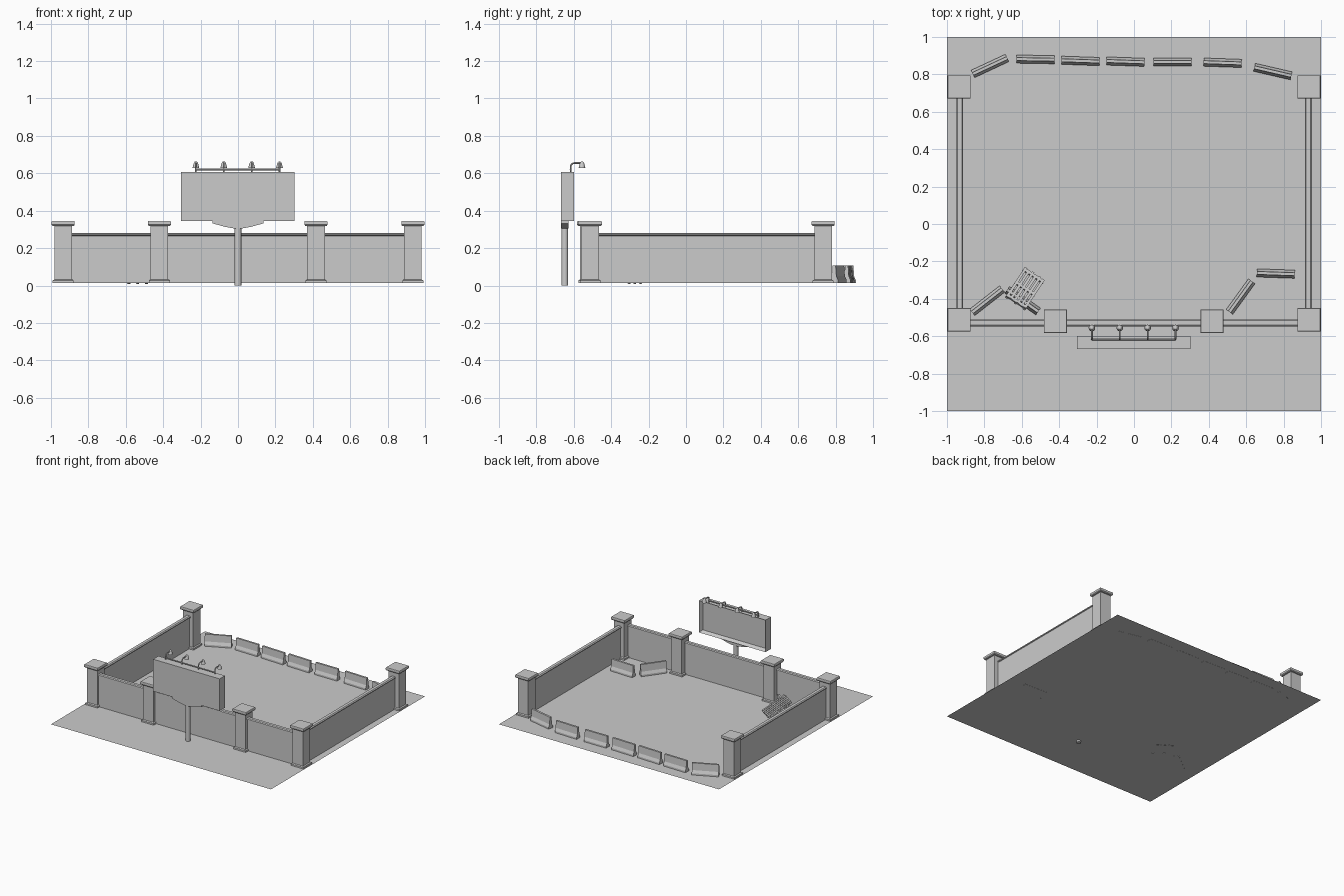
import bpy, bmesh
from math import radians, atan2, asin, cos, sin, pi
from mathutils import Matrix, Vector

if "Cube" in bpy.data.objects:
    bpy.data.objects.remove(bpy.data.objects["Cube"])

G = 0.014  # ground level


def finish(bm, name, smooth=False):
    bmesh.ops.recalc_face_normals(bm, faces=bm.faces)
    me = bpy.data.meshes.new(name)
    bm.to_mesh(me)
    bm.free()
    ob = bpy.data.objects.new(name, me)
    bpy.context.collection.objects.link(ob)
    if smooth:
        bpy.context.view_layer.objects.active = ob
        ob.select_set(True)
        bpy.ops.object.shade_smooth_by_angle(angle=radians(40))
        ob.select_set(False)
    return ob


def add_box(bm, lo, hi):
    lo, hi = Vector(lo), Vector(hi)
    m = Matrix.Translation((lo + hi) / 2) @ Matrix.Diagonal((*(hi - lo), 1))
    bmesh.ops.create_cube(bm, size=1, matrix=m)


def loft(bm, rings):
    """Skin a list of vertex rings and cap both ends."""
    vs = [[bm.verts.new(p) for p in r] for r in rings]
    n = len(vs[0])
    for a, b in zip(vs, vs[1:]):
        for i in range(n):
            bm.faces.new((a[i], a[(i + 1) % n], b[(i + 1) % n], b[i]))
    bm.faces.new(vs[0])
    bm.faces.new(vs[-1])


def lathe(bm, x, y, prof, n, phase=0.0):
    loft(bm, [[(x + r * cos(2 * pi * i / n + phase), y + r * sin(2 * pi * i / n + phase), z)
               for i in range(n)] for r, z in prof])


def extrude_profile(name, prof, length):
    """Extrude a (y, z) profile along x, centred."""
    bm = bmesh.new()
    loft(bm, [[(s * length / 2, y, z) for y, z in prof] for s in (-1, 1)])
    return finish(bm, name)


def tube(name, pts, r, n=8):
    bm = bmesh.new()
    rings = []
    for i, p in enumerate(pts):
        d = (Vector(pts[min(i + 1, len(pts) - 1)]) - Vector(pts[max(i - 1, 0)])).normalized()
        q = d.to_track_quat('Z', 'X')
        rings.append([Vector(p) + q @ Vector((r * cos(2 * pi * k / n), r * sin(2 * pi * k / n), 0))
                      for k in range(n)])
    loft(bm, rings)
    return finish(bm, name, True)


# Ground plane
bm = bmesh.new()
bmesh.ops.create_grid(bm, x_segments=1, y_segments=1, size=1, matrix=Matrix.Translation((0, 0, G)))
finish(bm, "ground")

# Square pillars with plinth and cap: (half width, z)
PILLAR = [(.056, G), (.056, .027), (.047, .032), (.047, .317), (.057, .319),
          (.062, .325), (.062, .340), (.060, .344)]
for x, y in [(-.935, -.512), (.935, -.512), (-.42, -.52), (.417, -.52), (-.935, .733), (.935, .733)]:
    bm = bmesh.new()
    lathe(bm, x, y, [(h * 2 ** .5, z) for h, z in PILLAR], 4, pi / 4)
    finish(bm, "pillar")

# Walls with a slightly wider coping
WALL = [(-.013, G), (-.013, .266), (-.019, .269), (-.019, .276), (-.012, .282)]
WALL += [(-y, z) for y, z in reversed(WALL)]
front = extrude_profile("front_wall", WALL, 1.8)
front.location = (0, -.529, 0)
for s in (-1, 1):
    w = extrude_profile("side_wall", WALL, 1.18)
    w.rotation_euler.z = pi / 2
    w.location = (s * .932, .11, 0)

# Concrete road barriers: (x, y, angle)
BARRIER = [(-.022, G - .001), (-.022, .028), (-.012, .05), (-.008, .107)]
BARRIER += [(-y, z) for y, z in reversed(BARRIER)]
for x, y, a in [(-.77, .845, 25), (-.526, .88, -1), (-.286, .872, -2), (-.046, .868, -2),
                (.206, .866, 0), (.474, .862, -2), (.742, .815, -13), (.758, -.265, -2),
                (.57, -.388, 54), (-.785, -.41, 38), (-.595, -.41, -35)]:
    b = extrude_profile("barrier", BARRIER, .203)
    b.location = (x, y, 0)
    b.rotation_euler.z = radians(a)

# Wooden pallet leaning on a barrier; local x runs up the slope
bm = bmesh.new()
L, W = .213, .128
for i in range(6):
    y = -W / 2 + .008 + i * (W - .016) / 5
    o = .004 * (i % 2)
    add_box(bm, (o, y - .0075, .018), (L - o, y + .0075, .022))
for x in (.012, L / 2, L - .012):
    add_box(bm, (x - .008, -W / 2, .004), (x + .008, W / 2, .018))
for y in (-W / 2 + .008, 0, W / 2 - .008):
    add_box(bm, (0, y - .0075, 0), (L, y + .0075, .004))
pallet = finish(bm, "pallet")
lo, hi = Vector((-.535, -.272, .008)), Vector((-.637, -.428, .112))
d = hi - lo
pallet.matrix_world = (Matrix.Translation(lo) @ Matrix.Rotation(atan2(d.y, d.x), 4, 'Z')
                       @ Matrix.Rotation(-asin(d.z / d.length), 4, 'Y'))

# Billboard box, recessed on the inner side
bm = bmesh.new()
add_box(bm, (-.304, -.668, .345), (.301, -.598, .608))
bm.normal_update()
face = max(bm.faces, key=lambda f: f.calc_center_median().y)
bmesh.ops.inset_region(bm, faces=[face], thickness=.02)
for v in face.verts:
    v.co.y -= .03
finish(bm, "billboard")

# Pole and tapered bracket beneath the board
bm = bmesh.new()
lathe(bm, 0, -.648, [(.018, 0), (.018, .32)], 16)
finish(bm, "pole", True)
half = [(.135, .346), (.135, .332), (.07, .314), (.025, .306)]
shape = half + [(-x, z) for x, z in reversed(half)]
bm = bmesh.new()
loft(bm, [[(x, y, z) for x, z in shape] for y in (-.667, -.629)])
finish(bm, "bracket")

# Lamp rail, curved arms and shades
tube("lamp_rail", [(-.225, -.617, .621), (.222, -.617, .621)], .005)
for x in (-.225, -.076, .073, .222):
    arc = [(x, -.597 - .02 * cos(t * pi / 8), .635 + .02 * sin(t * pi / 8)) for t in range(5)]
    tube("lamp_arm", [(x, -.617, .606)] + arc + [(x, -.555, .655)], .0045)
    bm = bmesh.new()
    lathe(bm, x, -.556, [(.014, .634), (.018, .629), (.016, .637), (.012, .652), (.008, .661), (.004, .663)], 12)
    finish(bm, "lamp_shade", True)
